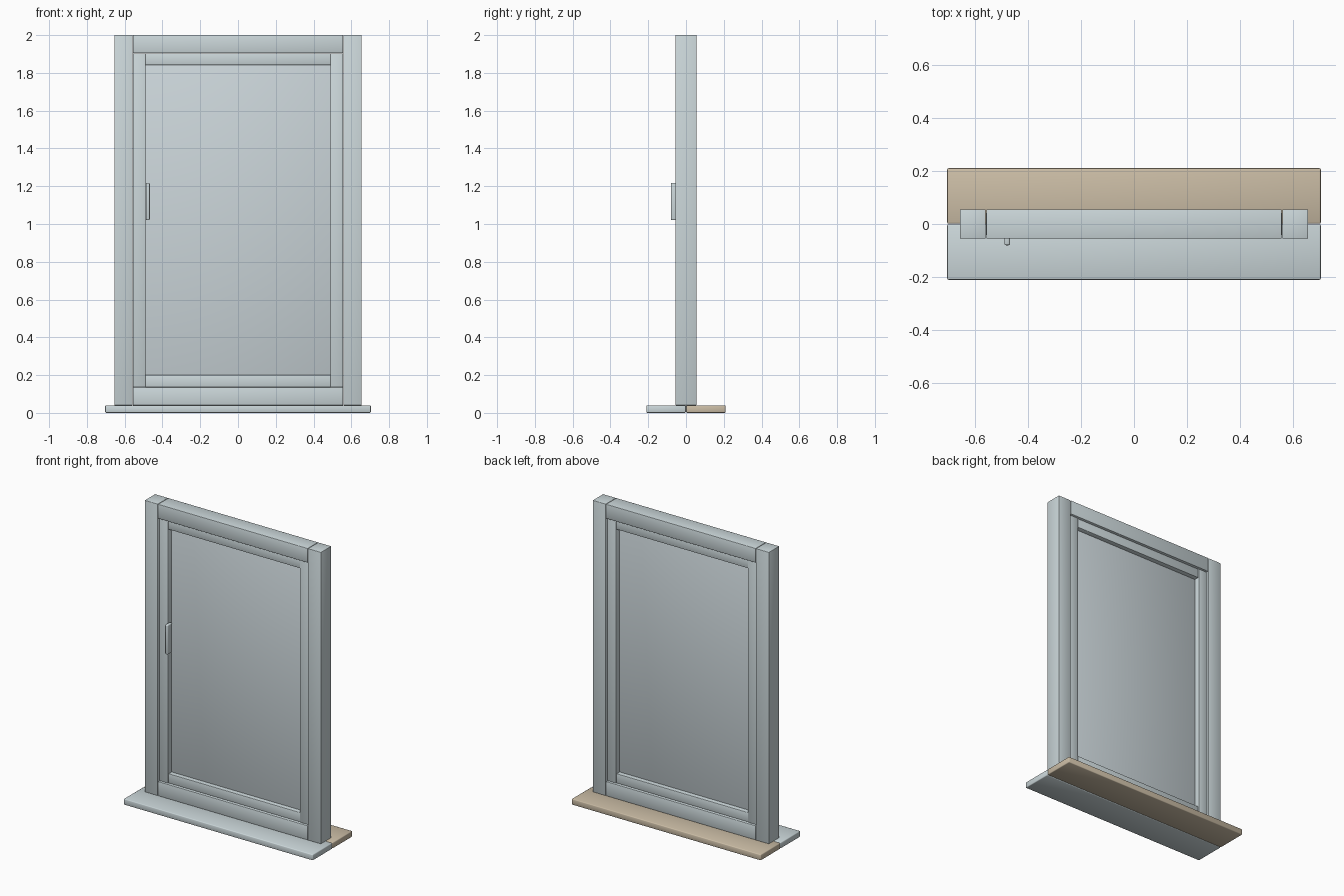
import bpy

if "Cube" in bpy.data.objects:
    bpy.data.objects.remove(bpy.data.objects["Cube"], do_unlink=True)


def make_material(name, colour):
    mat = bpy.data.materials.new(name)
    mat.use_nodes = True
    mat.diffuse_color = (*colour, 1)
    mat.node_tree.nodes["Principled BSDF"].inputs["Base Color"].default_value = (*colour, 1)
    return mat


pale_grey = make_material("pale blue grey", (0.60, 0.68, 0.70))
glass_grey = make_material("glass grey", (0.60, 0.67, 0.70))
sand = make_material("sand", (0.60, 0.51, 0.38))


def box(name, x, y, z, mat, bevel=0.002, segments=2):
    """Soft-edged box between the given (low, high) limits."""
    bpy.ops.mesh.primitive_cube_add(size=1, location=[sum(s) / 2 for s in (x, y, z)])
    obj = bpy.context.object
    obj.name = name
    obj.scale = [s[1] - s[0] for s in (x, y, z)]
    bpy.ops.object.transform_apply(location=False, rotation=False, scale=True)
    obj.data.materials.append(mat)
    if bevel:
        mod = obj.modifiers.new("soft edges", "BEVEL")
        mod.width = bevel
        mod.segments = segments
        bpy.ops.object.shade_smooth()
    return obj


frame_y = (-0.055, 0.055)
sash_y = (-0.042, 0.042)

# Outer frame and sash uprights, one pair on each side
for side, sign in (("left", 1), ("right", -1)):
    box(side + "_frame_post", sorted((sign * 0.559, sign * 0.655)), frame_y, (0.04, 2), pale_grey)
    box(side + "_sash_stile", sorted((sign * 0.49, sign * 0.557)), sash_y, (0.137, 1.903), pale_grey)

# Horizontal rails of the frame and the sash
for level, frame_z, sash_z in (("top", (1.904, 2), (1.842, 1.903)),
                               ("bottom", (0.04, 0.136), (0.137, 0.2))):
    box(level + "_frame_rail", (-0.556, 0.556), frame_y, frame_z, pale_grey)
    box(level + "_sash_rail", (-0.49, 0.49), (-0.038, 0.038), sash_z, pale_grey)

# Glass pane held in the middle of the sash
box("glass_pane", (-0.495, 0.495), (-0.006, 0.006), (0.195, 1.847), glass_grey)

# Handle on the right stile
box("handle", (-0.488, -0.467), (-0.08, -0.03), (1.02, 1.218), pale_grey, 0.006, 3)

# Outer and inner sills
box("front_sill", (-0.703, 0.703), (-0.21, -0.001), (0, 0.04), pale_grey, 0.005)
box("back_sill", (-0.703, 0.703), (0.001, 0.21), (0, 0.04), sand, 0.005)
